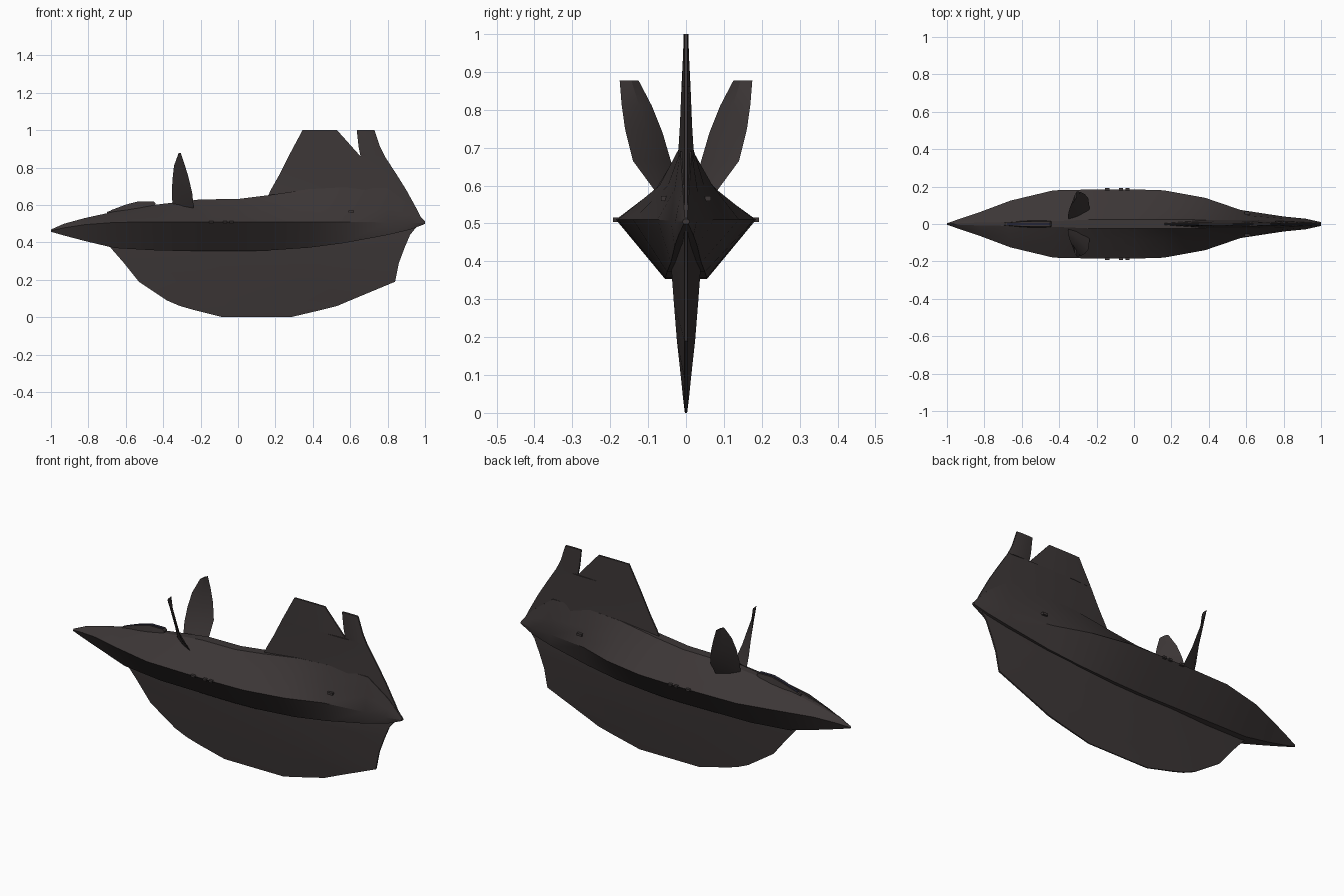
import bpy, bmesh, math


def material(name, rgb):
    m = bpy.data.materials.new(name)
    m.diffuse_color = (*rgb, 1)
    return m


HULL = material("dark_warm_grey", (0.045, 0.037, 0.037))
GLASS = material("dark_blue_glass", (0.018, 0.018, 0.035))


def loft(name, rings, mat=HULL, smooth=20, mirror=False):
    """Skin closed rings of equal length and cap both ends."""
    bm = bmesh.new()
    vs = [[bm.verts.new(p) for p in r] for r in rings]
    n = len(rings[0])
    for a, b in zip(vs, vs[1:]):
        for i in range(n):
            j = (i + 1) % n
            bm.faces.new((a[i], a[j], b[j], b[i]))
    bm.faces.new(vs[0][::-1])
    bm.faces.new(vs[-1])
    bmesh.ops.recalc_face_normals(bm, faces=bm.faces)
    me = bpy.data.meshes.new(name)
    bm.to_mesh(me)
    bm.free()
    ob = bpy.data.objects.new(name, me)
    bpy.context.collection.objects.link(ob)
    me.materials.append(mat)
    if mirror:
        mod = ob.modifiers.new("mirror", 'MIRROR')
        mod.use_axis = (False, True, False)
    bpy.ops.object.select_all(action='DESELECT')
    ob.select_set(True)
    bpy.context.view_layer.objects.active = ob
    bpy.ops.object.shade_smooth_by_angle(angle=math.radians(smooth))
    return ob


def blade(name, levels):
    """Vertical fin from (z, x front, x rear, half thickness) levels."""
    rings = []
    for z, x0, x1, t in levels:
        d, e = x1 - x0, min(t, 0.004)
        rings.append([(x0, e, z), (x0 + .3 * d, t, z), (x0 + .7 * d, t, z), (x1, e, z),
                      (x1, -e, z), (x0 + .7 * d, -t, z), (x0 + .3 * d, -t, z), (x0, -e, z)])
    return loft(name, rings)


def box(name, x0, x1, y0, y1, z0, z1, mirror=False):
    rings = [[(x, y0, z0), (x, y1, z0), (x, y1, z1), (x, y0, z1)] for x in (x0, x1)]
    return loft(name, rings, mirror=mirror)


# Hull: x, edge (y, z), shoulder (y, z), ridge (y, z), belly (y, z)
stations = [
    (-1.00, .004, .463, .003, .466, .001, .469, .002, .457),
    (-0.93, .028, .478, .015, .492, .004, .500, .009, .437),
    (-0.82, .065, .495, .030, .520, .008, .530, .020, .408),
    (-0.66, .125, .507, .055, .547, .010, .565, .040, .370),
    (-0.43, .180, .510, .075, .573, .015, .603, .055, .357),
    (-0.20, .185, .510, .080, .585, .025, .630, .055, .355),
    (0.00, .185, .510, .080, .586, .025, .632, .055, .353),
    (0.16, .180, .510, .080, .590, .025, .652, .055, .357),
    (0.38, .140, .510, .070, .600, .022, .685, .050, .372),
    (0.57, .075, .510, .048, .600, .020, .695, .040, .397),
    (0.80, .040, .507, .030, .590, .015, .690, .030, .440),
    (0.92, .028, .505, .020, .550, .009, .600, .020, .468),
    (1.00, .010, .505, .006, .510, .003, .512, .006, .499),
]
rings = []
for x, w, ze, ys, zs, yt, zt, yb, zb in stations:
    half = [(yt, zt), (ys, zs), (w, ze), (yb, zb)]
    rings.append([(x, y, z) for y, z in half] + [(x, -y, z) for y, z in half[::-1]])
loft("hull", rings)

# Deep keel under the hull
blade("keel_fin", [
    (0.00, -.08, .28, .003), (0.04, -.24, .45, .008), (0.06, -.31, .53, .010),
    (0.09, -.38, .60, .013), (0.19, -.53, .84, .024), (0.29, -.61, .86, .032),
    (0.37, -.68, .89, .038), (0.44, -.72, .92, .040), (0.49, -.75, .96, .030)])

# Dorsal fin: broad base, tall front blade, narrow rear blade
blade("dorsal_fin_base", [
    (0.51, .12, .99, .030), (0.58, .13, .955, .028), (0.68, .175, .90, .021),
    (0.76, .22, .85, .016), (0.86, .27, .785, .012)])
blade("dorsal_fin_front", [(0.86, .27, .655, .012), (1.00, .345, .53, .005)])
blade("dorsal_fin_rear", [(0.86, .655, .785, .010), (0.91, .645, .76, .009),
                          (1.00, .635, .73, .006)])

# Pair of twisted upright canards: leading edge, trailing edge
canard = [((-.350, .025, .600), (-.235, .070, .570)),
          ((-.354, .040, .665), (-.245, .140, .665)),
          ((-.350, .062, .740), (-.265, .161, .750)),
          ((-.342, .090, .810), (-.285, .170, .815)),
          ((-.318, .125, .877), (-.306, .175, .877))]
rings = []
for (ax, ay, az), (bx, by, bz) in canard:
    mx, my, mz = (ax + bx) / 2, (ay + by) / 2, (az + bz) / 2
    rings.append([(ax, ay, az), (mx - .004, my + .006, mz),
                  (bx, by, bz), (mx + .004, my - .006, mz)])
loft("canard", rings, mirror=True)

# Slim canopy spine and its window strip
rings = [[(x, -w, z - .04), (x, w, z - .04), (x, w * .7, z), (x, -w * .7, z)]
         for x, w, z in ((-.70, .008, .563), (-.60, .018, .600),
                         (-.53, .020, .618), (-.45, .020, .618), (-.44, .018, .608))]
loft("canopy", rings)
rings = [[(x, -.006, z - .004), (x, .006, z - .004), (x, .006, z), (x, -.006, z)]
         for x, z in ((-.68, .572), (-.60, .602), (-.53, .620), (-.45, .620))]
loft("canopy_window", rings, GLASS)

# Small thruster nubs on the hull edge and rear flank
for x0, x1 in ((-.155, -.130), (-.080, -.060), (-.045, -.025)):
    box("edge_nub", x0, x1, .170, .192, .504, .515, mirror=True)
box("flank_nub", .59, .62, .050, .066, .559, .572, mirror=True)
